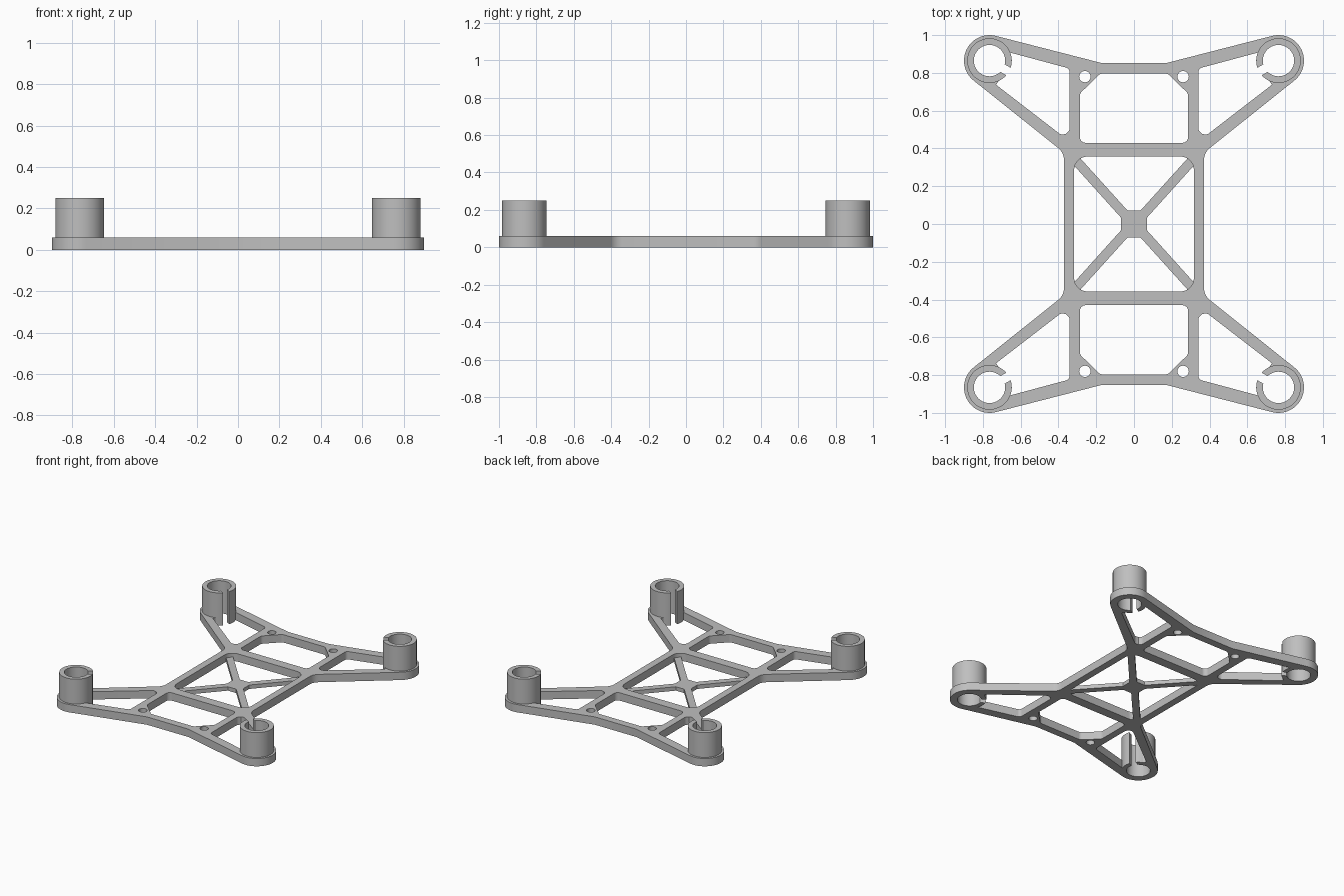
import bpy, bmesh, math
from mathutils import Vector

cube = bpy.data.objects.get("Cube")
if cube:
    bpy.data.objects.remove(cube, do_unlink=True)

grey = bpy.data.materials.new("plain_grey")
grey.use_nodes = True
grey.diffuse_color = (0.52, 0.52, 0.52, 1)
grey.node_tree.nodes["Principled BSDF"].inputs["Base Color"].default_value = grey.diffuse_color

THICK, TOP = 0.06, 0.25
CX, CY = 0.765, 0.865                    # motor mount centre
PAD_R, TUBE_R, BORE_R = 0.135, 0.118, 0.083
SLOT_DIR, SLOT_HALF = 210, 0.023
QUADRANTS = [(1, 1), (1, -1), (-1, -1), (-1, 1)]


def arc(radius, start, end, cx=CX, cy=CY, step=7):
    n = max(2, round(abs(end - start) / step))
    angles = [math.radians(start + (end - start) * i / n) for i in range(n + 1)]
    return [(cx + radius * math.cos(a), cy + radius * math.sin(a)) for a in angles]


def rounded(corners, steps=6):
    """Closed outline; a corner given as (x, y, r) is filleted with radius r."""
    out = []
    for i, c in enumerate(corners):
        p = Vector(c[:2])
        if len(c) == 2:
            out.append(tuple(p))
            continue
        a = (Vector(corners[i - 1][:2]) - p).normalized()
        b = (Vector(corners[(i + 1) % len(corners)][:2]) - p).normalized()
        half = a.angle(b) / 2
        centre = p + (a + b).normalized() * c[2] / math.sin(half)
        reach = c[2] / math.tan(half)
        v0, v1 = p + a * reach - centre, p + b * reach - centre
        for k in range(steps + 1):
            v = v0.lerp(v1, k / steps).normalized() * c[2]
            out.append(tuple(centre + v))
    return out


def mirror(points, sx, sy):
    return [(p[0] * sx, p[1] * sy, *p[2:]) for p in points]


def four_way(quarter):
    """Outline from one quarter that runs from the y axis to the x axis."""
    back = quarter[::-1]
    return (quarter + mirror(back, 1, -1) + mirror(quarter, -1, -1) + mirror(back, -1, 1))


def slab(name, outlines, z0, z1):
    """Extrude flat outlines; inner outlines become holes."""
    curve = bpy.data.curves.new(name, "CURVE")
    curve.dimensions = "2D"
    curve.fill_mode = "BOTH"
    curve.extrude = (z1 - z0) / 2
    for pts in outlines:
        s = curve.splines.new("POLY")
        s.points.add(len(pts) - 1)
        for sp, (x, y) in zip(s.points, pts):
            sp.co = (x, y, 0, 1)
        s.use_cyclic_u = True
    temp = bpy.data.objects.new(name + "_curve", curve)
    bpy.context.collection.objects.link(temp)
    mesh = bpy.data.meshes.new_from_object(temp.evaluated_get(bpy.context.evaluated_depsgraph_get()))
    bpy.data.objects.remove(temp, do_unlink=True)
    bm = bmesh.new()
    bm.from_mesh(mesh)
    bmesh.ops.remove_doubles(bm, verts=bm.verts, dist=1e-5)
    bmesh.ops.translate(bm, verts=bm.verts, vec=(0, 0, (z0 + z1) / 2))
    bmesh.ops.recalc_face_normals(bm, faces=bm.faces)
    bm.to_mesh(mesh)
    bm.free()
    mesh.materials.clear()
    mesh.materials.append(grey)
    obj = bpy.data.objects.new(name, mesh)
    bpy.context.collection.objects.link(obj)
    bpy.ops.object.select_all(action="DESELECT")
    obj.select_set(True)
    bpy.context.view_layer.objects.active = obj
    bpy.ops.object.shade_smooth_by_angle(angle=math.radians(30))
    return obj


# Angles where the slot cuts the outer wall and the bore
cut_out = math.degrees(math.asin(SLOT_HALF / TUBE_R))
cut_in = math.degrees(math.asin(SLOT_HALF / BORE_R))
bore = arc(BORE_R, SLOT_DIR - cut_in, SLOT_DIR - 360 + cut_in)

# Frame outline
outer = rounded(four_way([(0.175, 0.853)] + arc(PAD_R, 104, -52) + [(0.371, 0.378, 0.08)]))

# Arm opening, running through the slot and around the bore
arm_hole = rounded(
    [(0.341, 0.437, 0.035), (0.341, 0.823, 0.025)]
    + arc(TUBE_R, 159, SLOT_DIR - cut_out)
    + bore
    + arc(TUBE_R, SLOT_DIR + cut_out, 246)
    + [(0.73, 0.737)])
screw_hole = arc(0.03, 0, 345, 0.26, 0.78, 15)

# Front and back bays with cut corners, and the centre bay
half_bay = [(0.287, 0.43, 0.03), (0.287, 0.69, 0.03), (0.18, 0.796, 0.03)]
bay = rounded(half_bay + mirror(half_bay[::-1], -1, 1))
centre_bay = rounded([(sx * 0.317, sy * 0.357, 0.07) for sx, sy in QUADRANTS])

holes = [centre_bay, bay, mirror(bay, 1, -1)]
for sx, sy in QUADRANTS:
    holes += [mirror(arm_hole, sx, sy), mirror(screw_hole, sx, sy)]
slab("frame_plate", [outer] + holes, 0, THICK)

# Thin diagonal brace with its hub
brace = four_way([(0.035, 0.072), (0.295, 0.36), (0.325, 0.318), (0.07, 0.035)])
slab("centre_brace", [brace], 0, THICK / 2)

# Slotted motor tubes
tube = arc(TUBE_R, SLOT_DIR - cut_out, SLOT_DIR - 360 + cut_out) + bore[::-1]
for sx, sy in QUADRANTS:
    name = ("back" if sy > 0 else "front") + ("_left" if sx > 0 else "_right") + "_motor_tube"
    slab(name, [mirror(tube, sx, sy)], THICK, TOP)
